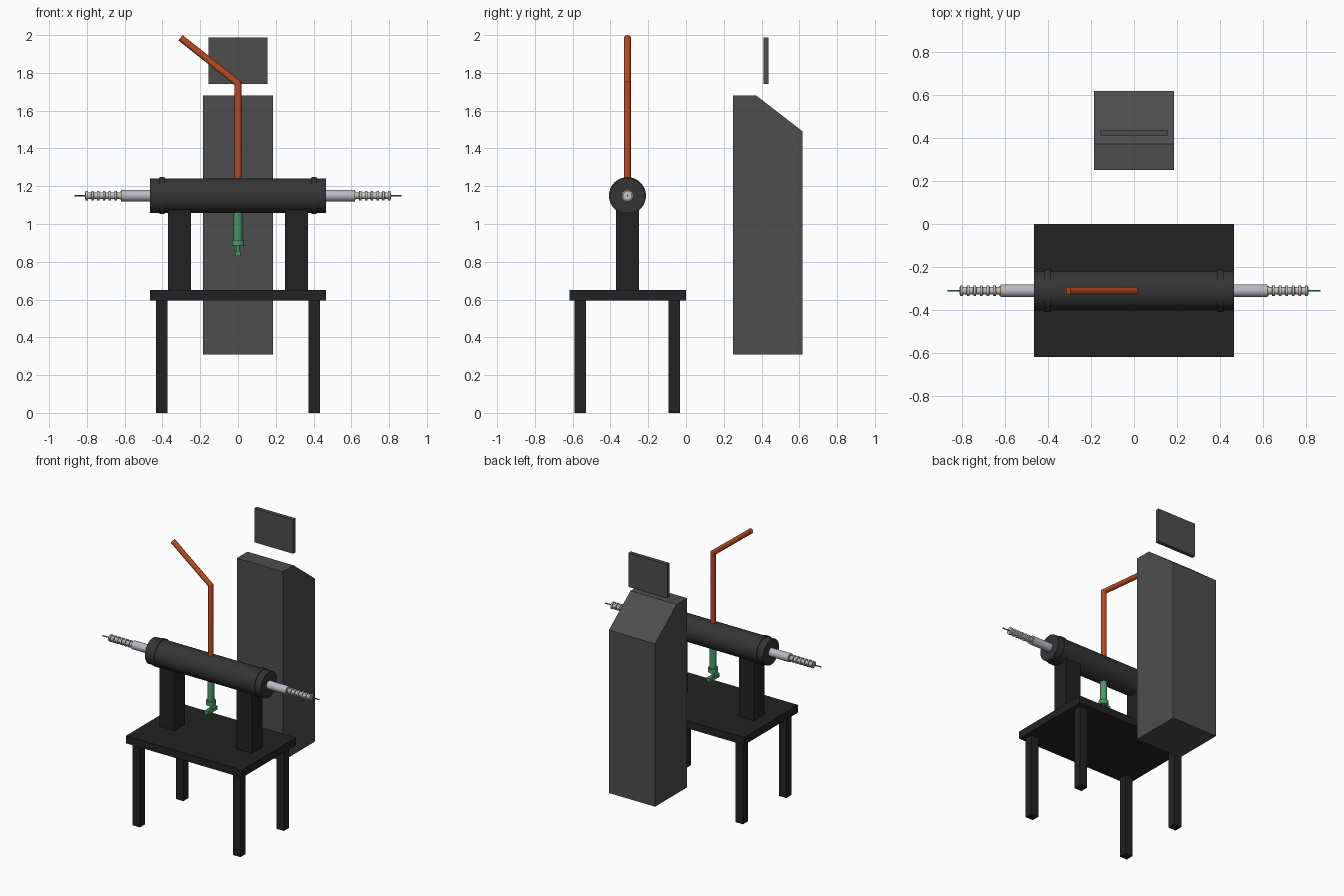
import bpy, bmesh, math
from mathutils import Matrix, Vector

if "Cube" in bpy.data.objects:
    bpy.data.objects.remove(bpy.data.objects["Cube"])

Y = -0.31      # depth of the chamber axis
AXIS_Z = 1.15  # height of the chamber axis


def material(name, rgb):
    m = bpy.data.materials.new(name)
    m.diffuse_color = (*rgb, 1)
    m.use_nodes = True
    m.node_tree.nodes["Principled BSDF"].inputs["Base Color"].default_value = m.diffuse_color
    return m


BLACK = material("black_paint", (0.016, 0.016, 0.016))
CHARCOAL = material("charcoal_shell", (0.035, 0.035, 0.035))
GREY = material("cabinet_grey", (0.075, 0.075, 0.075))
STEEL = material("steel", (0.5, 0.48, 0.55))
CERAMIC = material("ceramic", (0.55, 0.54, 0.52))
BRASS = material("brass", (0.65, 0.5, 0.08))
TEAL = material("wire_teal", (0.03, 0.3, 0.33))
ORANGE = material("copper_orange", (0.5, 0.07, 0.015))
GREEN = material("valve_green", (0.07, 0.32, 0.15))


def finish(bm, name, mat, smooth=False):
    bmesh.ops.recalc_face_normals(bm, faces=bm.faces)
    me = bpy.data.meshes.new(name)
    bm.to_mesh(me)
    bm.free()
    ob = bpy.data.objects.new(name, me)
    bpy.context.collection.objects.link(ob)
    me.materials.append(mat)
    if smooth:
        bpy.ops.object.select_all(action='DESELECT')
        ob.select_set(True)
        bpy.context.view_layer.objects.active = ob
        bpy.ops.object.shade_smooth_by_angle(angle=math.radians(30))
    return ob


def box(name, x0, x1, y0, y1, z0, z1, mat):
    bm = bmesh.new()
    size = Matrix.Diagonal((x1 - x0, y1 - y0, z1 - z0, 1))
    mid = Matrix.Translation(((x0 + x1) / 2, (y0 + y1) / 2, (z0 + z1) / 2))
    bmesh.ops.create_cube(bm, size=1, matrix=mid @ size)
    return finish(bm, name, mat)


def lathe(name, profile, mat, axis=(1, 0, 0), origin=(0, Y, AXIS_Z), n=32):
    """Revolve (distance, radius) points round an axis, with flat end caps."""
    rot = Vector((0, 0, 1)).rotation_difference(Vector(axis)).to_matrix()
    bm = bmesh.new()
    rings = []
    for d, r in profile:
        ring = []
        for i in range(n):
            a = 2 * math.pi * i / n
            p = rot @ Vector((r * math.cos(a), r * math.sin(a), d))
            ring.append(bm.verts.new(p + Vector(origin)))
        rings.append(ring)
    for a, b in zip(rings, rings[1:]):
        for i in range(n):
            j = (i + 1) % n
            bm.faces.new((a[i], a[j], b[j], b[i]))
    bm.faces.new(rings[0])
    bm.faces.new(rings[-1])
    return finish(bm, name, mat, True)


# table
box("table_top", -0.465, 0.465, -0.618, 0, 0.595, 0.65, BLACK)
for side, s in (("left", -1), ("right", 1)):
    for place, y in (("front", -0.56), ("back", -0.063)):
        x = 0.403 * s
        box(f"{place}_{side}_leg", x - 0.03, x + 0.03, y - 0.03, y + 0.03, 0, 0.595, BLACK)
    # support pillars under the chamber
    x = 0.31 * s
    box(f"{side}_pillar", x - 0.061, x + 0.061, Y - 0.06, Y + 0.06, 0.65, 1.075, BLACK)

# chamber
lathe("chamber_body", [(-0.465, 0.092), (0.465, 0.092)], CHARCOAL, n=48)

for side, s in (("left", -1), ("right", 1)):
    d = (s, 0, 0)
    # clamp band and end fittings
    lathe(f"{side}_clamp_band", [(0.388, 0.098), (0.416, 0.098)], CHARCOAL, d, n=48)
    lathe(f"{side}_end_tube", [(0.46, 0.03), (0.62, 0.03)], STEEL, d)
    lathe(f"{side}_brass_collar", [(0.618, 0.021), (0.626, 0.021)], BRASS, d)
    # ribbed insulator
    prof = [(0.62, 0.017)]
    for i in range(6):
        x = 0.648 + 0.0305 * i
        prof += [(x - 0.007, 0.017), (x - 0.006, 0.025), (x + 0.006, 0.025), (x + 0.007, 0.017)]
    prof.append((0.81, 0.017))
    lathe(f"{side}_insulator", prof, CERAMIC, d)
    lathe(f"{side}_wire", [(0.80, 0.004), (0.866, 0.004)], TEAL, d, n=12)

# bent exhaust pipe: swept circle along a three point path, mitred at the bend
bm = bmesh.new()
R, N = 0.018, 24
path = [Vector((0, Y, 1.2)), Vector((0, Y, 1.745)), Vector((-0.305, Y, 1.986))]
d1, d2 = (path[1] - path[0]).normalized(), (path[2] - path[1]).normalized()
side = Vector((0, 1, 0))
mitre = (d1 + d2).normalized()
rings = []
for p, t, k in zip(path, (d1, mitre, d2), (1, 1 / mitre.dot(d1), 1)):
    out = side.cross(t)
    rings.append([bm.verts.new(p + R * (math.sin(a) * side + k * math.cos(a) * out))
                  for a in (2 * math.pi * i / N for i in range(N))])
for a, b in zip(rings, rings[1:]):
    for i in range(N):
        bm.faces.new((a[i], a[(i + 1) % N], b[(i + 1) % N], b[i]))
bm.faces.new(rings[0])
bm.faces.new(rings[-1])
finish(bm, "exhaust_pipe", ORANGE, True)

# drain valve with handle below the chamber
lathe("drain_valve", [(0.885, 0.033), (0.915, 0.033), (0.915, 0.023), (1.08, 0.023)],
      GREEN, (0, 0, 1), (0, Y, 0))
lathe("drain_stem", [(0.85, 0.01), (0.89, 0.01)], GREEN, (0, 0, 1), (0, Y + 0.0, 0), 16)
box("drain_handle", -0.014, 0.014, Y - 0.055, Y + 0.055, 0.83, 0.857, GREEN)

# control cabinet: side profile extruded across x
bm = bmesh.new()
outline = [(0.25, 0.31), (0.618, 0.31), (0.618, 1.49), (0.372, 1.68), (0.25, 1.68)]
face = bm.faces.new([bm.verts.new((-0.185, y, z)) for y, z in outline])
ext = bmesh.ops.extrude_face_region(bm, geom=[face])
moved = [v for v in ext["geom"] if isinstance(v, bmesh.types.BMVert)]
bmesh.ops.translate(bm, verts=moved, vec=(0.37, 0, 0))
finish(bm, "control_cabinet", GREY)

# floating screen
box("screen", -0.156, 0.156, 0.409, 0.437, 1.742, 1.988, GREY)
